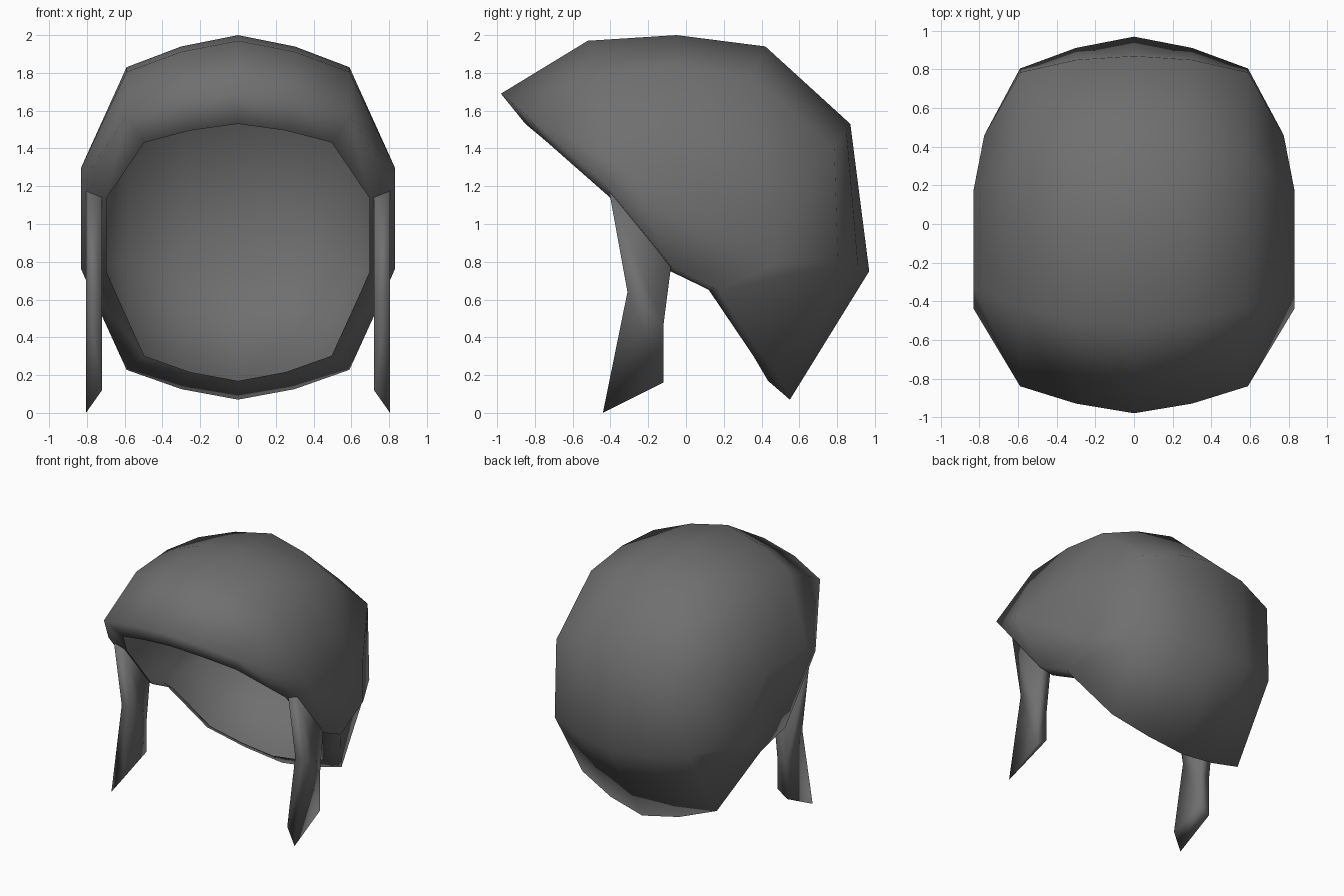
import bpy, bmesh
from mathutils import Vector

if "Cube" in bpy.data.objects:
    bpy.data.objects.remove(bpy.data.objects["Cube"])

dark = bpy.data.materials.new("dark_grey")
dark.diffuse_color = (.16, .16, .16, 1)
dark.use_nodes = True
dark.node_tree.nodes["Principled BSDF"].inputs["Base Color"].default_value = dark.diffuse_color


def finish(name, bm):
    bmesh.ops.recalc_face_normals(bm, faces=bm.faces)
    mesh = bpy.data.meshes.new(name)
    bm.to_mesh(mesh)
    bm.free()
    mesh.materials.append(dark)
    ob = bpy.data.objects.new(name, mesh)
    bpy.context.collection.objects.link(ob)
    mesh.shade_smooth()
    mod = ob.modifiers.new("mirror", 'MIRROR')
    mod.use_clip = True
    return ob


# Helmet shell: centre profile (y, z), shrunk for each column going outwards
profile = [(-.98, 1.69), (-.52, 1.97), (-.05, 2.0), (.42, 1.94),
           (.87, 1.53), (.97, .75), (.55, .07)]
columns = [(0, 1.0), (.30, .94), (.59, .83)]
side = [(.83, -.44, 1.22), (.83, -.33, 1.30), (.83, -.05, 1.30), (.83, .18, 1.28),
        (.775, .46, 1.12), (.77, .47, .79), (.78, .175, .645)]

bm = bmesh.new()
grid = [[bm.verts.new((x, y * s, 1 + (z - 1) * s)) for y, z in profile]
        for x, s in columns]
grid.append([bm.verts.new(p) for p in side])
# Fuller brow and upper back on the outer columns
for c, brow, y, z in ((1, -.93, .85, 1.49), (2, -.84, .785, 1.40)):
    grid[c][0].co.y = brow
    grid[c][4].co.yz = y, z
for a, b in zip(grid, grid[1:]):
    for i in range(len(profile) - 1):
        bm.faces.new((a[i], a[i + 1], b[i + 1], b[i]))

# Flat side panel closing the ear area
ear = bm.verts.new((.83, -.063, .76))
bm.faces.new(grid[-1] + [ear])

# Inward lip around the opening
rim = [c[0] for c in grid] + [ear] + [c[-1] for c in reversed(grid)]
centre = Vector((0, -.17, .69))
lip = [bm.verts.new(centre + (v.co - centre) * .84) for v in rim]
for i in range(len(rim) - 1):
    bm.faces.new((rim[i], rim[i + 1], lip[i + 1], lip[i]))
finish("helmet_shell", bm)

# Cheek straps: side outline (y, z) given thickness, pointed at the outer front
outer = [(-.41, 1.19), (-.31, .64), (-.44, 0), (-.12, .16), (-.12, .46), (-.08, .77)]
inner = [(-.40, 1.16), (-.31, .64), (-.41, .12), (-.12, .22), (-.12, .46), (-.08, .77)]
bm = bmesh.new()
rings = [[bm.verts.new((x, y, z)) for y, z in pts]
         for x, pts in ((.805, outer), (.72, inner))]
for r in rings:
    for q in ((0, 1, 4, 5), (1, 2, 3, 4)):
        bm.faces.new([r[k] for k in q])
for i in range(6):
    j = (i + 1) % 6
    bm.faces.new((rings[0][i], rings[0][j], rings[1][j], rings[1][i]))
finish("cheek_straps", bm)
